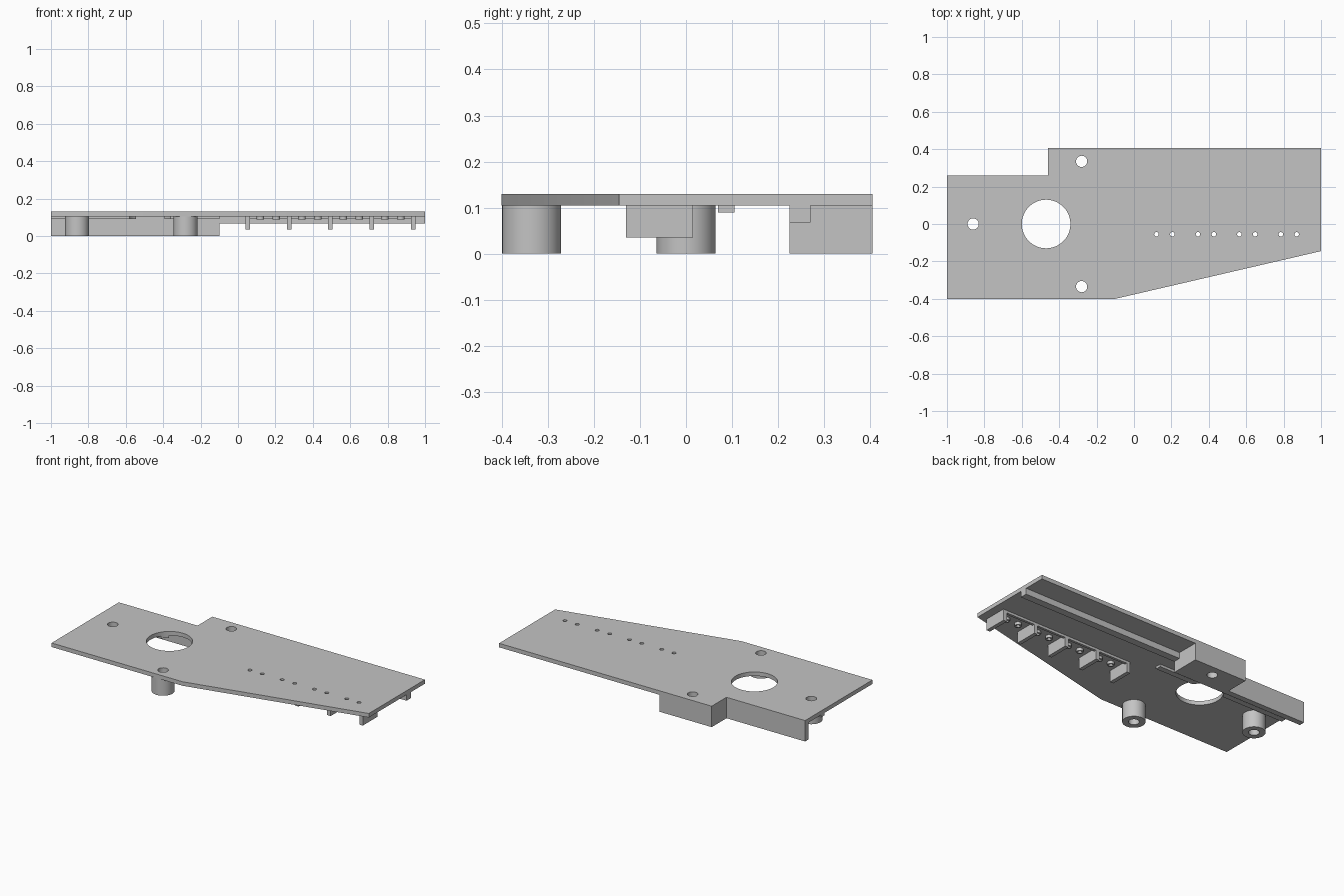
import bpy
import bmesh
from math import radians

cube = bpy.data.objects.get("Cube")
if cube:
    bpy.data.objects.remove(cube, do_unlink=True)

grey = bpy.data.materials.new("light_grey")
grey.use_nodes = True
COLOUR = (0.55, 0.55, 0.55, 1)
grey.diffuse_color = COLOUR
grey.node_tree.nodes["Principled BSDF"].inputs["Base Color"].default_value = COLOUR

BOTTOM, TOP = 0.105, 0.13   # underside and upper face of the plate


def finish(name, bm):
    bmesh.ops.recalc_face_normals(bm, faces=bm.faces)
    mesh = bpy.data.meshes.new(name)
    bm.to_mesh(mesh)
    bm.free()
    mesh.materials.append(grey)
    obj = bpy.data.objects.new(name, mesh)
    bpy.context.collection.objects.link(obj)
    return obj


def prism(name, outline, z0, z1):
    bm = bmesh.new()
    face = bm.faces.new([bm.verts.new((x, y, z0)) for x, y in outline])
    ext = bmesh.ops.extrude_face_region(bm, geom=[face])["geom"]
    verts = [v for v in ext if isinstance(v, bmesh.types.BMVert)]
    bmesh.ops.translate(bm, verts=verts, vec=(0, 0, z1 - z0))
    return finish(name, bm)


def box(name, x0, x1, y0, y1, z0, z1=BOTTOM):
    return prism(name, [(x0, y0), (x1, y0), (x1, y1), (x0, y1)], z0, z1)


def cylinders(name, discs, z0, z1):
    bm = bmesh.new()
    for x, y, r, sides in discs:
        made = bmesh.ops.create_cone(bm, cap_ends=True, segments=sides,
                                     radius1=r, radius2=r, depth=z1 - z0)
        bmesh.ops.translate(bm, verts=made["verts"], vec=(x, y, (z0 + z1) / 2))
    return finish(name, bm)


# Hole positions
screws = [(-0.86, 0), (-0.28, -0.335), (-0.28, 0.335)]
pins = [start + step for start in (0.12, 0.342, 0.563, 0.785) for step in (0, 0.085)]
holes = [(x, y, 0.03, 32) for x, y in screws]
holes += [(x, -0.055, 0.012, 16) for x in pins]
holes.append((-0.47, 0, 0.13, 64))
cutter = cylinders("hole_cutter", holes, -0.1, 0.3)
cutter.hide_render = True

# Top plate
plate = prism("plate", [(-1, -0.4), (-0.1, -0.4), (1, -0.145), (1, 0.405),
                        (-0.46, 0.405), (-0.46, 0.26), (-1, 0.26)], BOTTOM, TOP)

# Rear block and wall, with the rail that continues along the underside
block = prism("rear_block", [(-1, 0.225), (-0.1, 0.225), (-0.1, 0.405),
                             (-0.46, 0.405), (-0.46, 0.26), (-1, 0.26)], 0, BOTTOM)
box("long_rail", -0.1, 1, 0.225, 0.27, 0.068)

# Low strip interrupted by the large opening
strip = box("low_strip", -1, -0.1, 0.07, 0.105, 0.09)

# Screw bosses and pin collars
bosses = cylinders("screw_bosses", [(x, y, 0.064, 48) for x, y in screws[:2]], 0, BOTTOM)
collars = cylinders("pin_collars", [(x, -0.055, 0.02, 24) for x in pins], 0.088, BOTTOM)

# Bracket fins joined by a thin web
for i in range(5):
    x = 0.052 + i * 0.221
    box(f"bracket_fin_{i + 1}", x - 0.012, x + 0.012, -0.13, 0.015, 0.035)
    if i < 4:
        box(f"bracket_web_{i + 1}", x + 0.012, x + 0.209, 0, 0.015, 0.09)

# Cut the holes, then shade the round walls smooth
for obj in (plate, block, strip, bosses, collars):
    bpy.ops.object.select_all(action='DESELECT')
    bpy.context.view_layer.objects.active = obj
    obj.select_set(True)
    cut = obj.modifiers.new("holes", 'BOOLEAN')
    cut.operation = 'DIFFERENCE'
    cut.solver = 'EXACT'
    cut.object = cutter
    bpy.ops.object.modifier_apply(modifier=cut.name)
    bpy.ops.object.shade_smooth_by_angle(angle=radians(30))

bpy.data.objects.remove(cutter, do_unlink=True)
